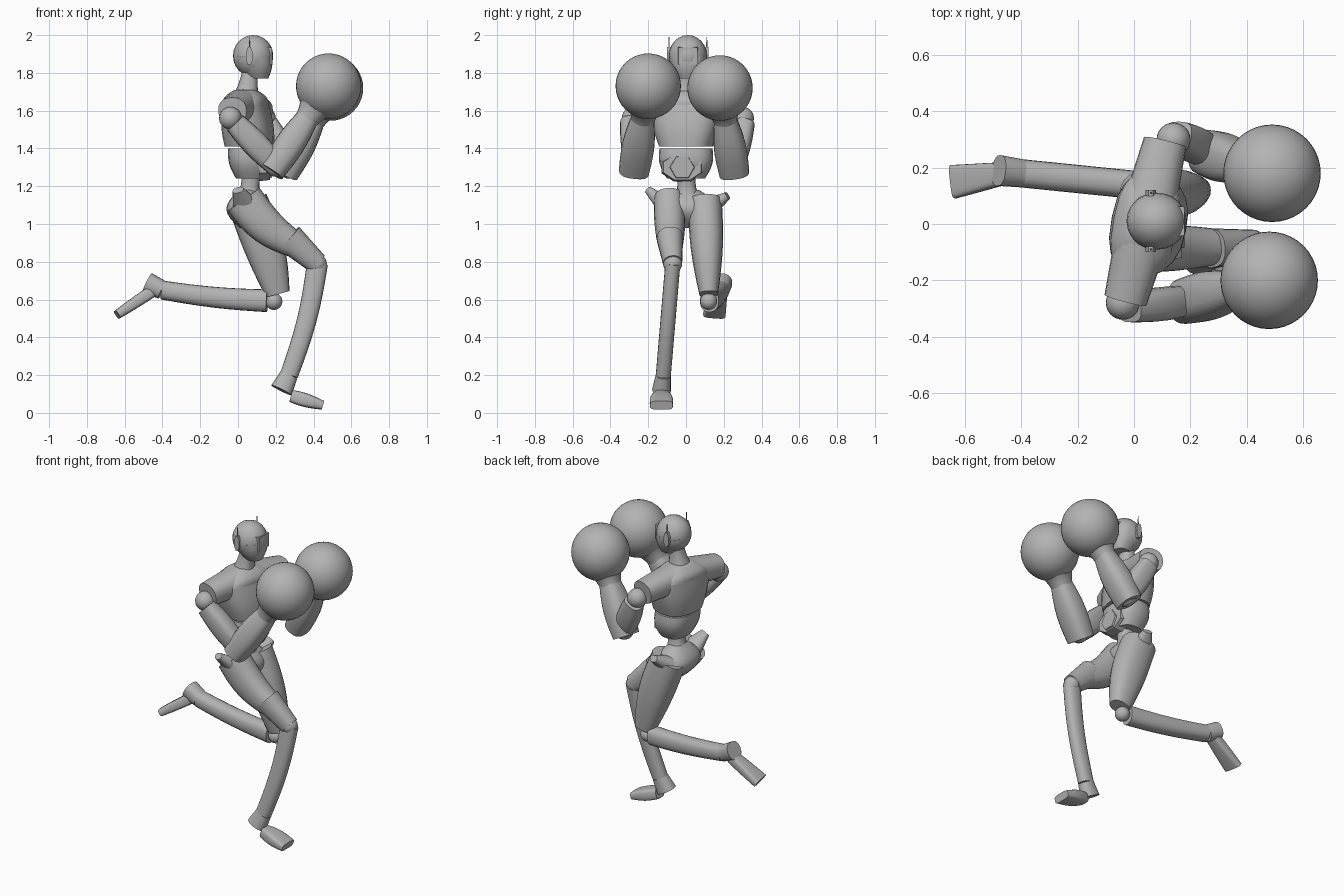
import bpy, bmesh, math
from mathutils import Vector

cube = bpy.data.objects.get("Cube")
if cube:
    bpy.data.objects.remove(cube)

GREY = (0.45, 0.45, 0.45, 1)
grey = bpy.data.materials.new("plain grey")
grey.use_nodes = True
grey.diffuse_color = GREY
grey.node_tree.nodes["Principled BSDF"].inputs["Base Color"].default_value = GREY

UP = Vector((0, 0, 1))
ACROSS = Vector((0, 1, 0))
FORWARD = Vector((1, 0, 0))


def finish(name, bm, angle=40):
    """Turn a bmesh into a grey object with smooth shading and sharp edges."""
    bmesh.ops.recalc_face_normals(bm, faces=bm.faces)
    mesh = bpy.data.meshes.new(name)
    bm.to_mesh(mesh)
    bm.free()
    mesh.materials.append(grey)
    part = bpy.data.objects.new(name, mesh)
    bpy.context.collection.objects.link(part)
    bpy.ops.object.select_all(action='DESELECT')
    part.select_set(True)
    bpy.context.view_layer.objects.active = part
    bpy.ops.object.shade_smooth_by_angle(angle=math.radians(angle))


def signed_power(value, exponent):
    return math.copysign(abs(value) ** exponent, value)


def limb(name, start, end, first, last, bulge=0, flat=1, flat_end=None,
         bow=(0, 0, 0), side=ACROSS, normal=None, roundness=0.85, steps=8, sides=20):
    """Tapered tube between two points.

    first and last are the half widths along side, flat is the ratio of depth
    to width, bulge swells the middle and bow bends the centre line.
    normal fixes the plane of the rings when they are not square to the path.
    """
    start, end, bow = Vector(start), Vector(end), Vector(bow)
    flat_end = flat if flat_end is None else flat_end
    bm = bmesh.new()
    rings = []
    for step in range(steps + 1):
        t = step / steps
        swell = math.sin(math.pi * t)
        centre = start.lerp(end, t) + bow * swell
        tangent = (end - start) + bow * math.pi * math.cos(math.pi * t)
        tangent = (normal or tangent).normalized()
        wide = Vector(side)
        wide = (wide - tangent * wide.dot(tangent)).normalized()
        deep = tangent.cross(wide)
        half = first + (last - first) * t + bulge * swell
        depth = half * (flat + (flat_end - flat) * t)
        ring = []
        for k in range(sides):
            angle = math.tau * k / sides
            u = signed_power(math.cos(angle), roundness) * half
            v = signed_power(math.sin(angle), roundness) * depth
            ring.append(bm.verts.new(centre + wide * u + deep * v))
        rings.append(ring)
    for low, high in zip(rings, rings[1:]):
        for k in range(sides):
            j = (k + 1) % sides
            bm.faces.new((low[k], low[j], high[j], high[k]))
    bm.faces.new(rings[0])
    bm.faces.new(rings[-1])
    finish(name, bm)


def ball(name, centre, radius, stretch=(1, 1, 1), segments=24):
    bm = bmesh.new()
    bmesh.ops.create_uvsphere(bm, u_segments=segments, v_segments=segments // 2, radius=radius)
    bmesh.ops.scale(bm, vec=stretch, verts=bm.verts)
    bmesh.ops.translate(bm, vec=centre, verts=bm.verts)
    finish(name, bm)


def plate(name, centre, axis, radius, height, thickness, sides, taper=1):
    """Flat polygon facing along an axis, taller or squatter by height."""
    middle, axis = Vector(centre), Vector(axis)
    wide = axis.cross(UP)
    bm = bmesh.new()
    loops = []
    for offset, size in ((-thickness, 1), (thickness, taper)):
        loop = []
        for k in range(sides):
            angle = math.tau * (k + 0.5) / sides
            point = wide * math.sin(angle) * radius + UP * math.cos(angle) * height
            loop.append(bm.verts.new(middle + point * size + axis * offset))
        loops.append(loop)
        bm.faces.new(loop)
    for k in range(sides):
        j = (k + 1) % sides
        bm.faces.new((loops[0][k], loops[0][j], loops[1][j], loops[1][k]))
    finish(name, bm, 20)


# Head, neck and visor
skull = Vector((0.08, 0.01, 1.89))
ball("skull", skull, 0.11, (0.97, 0.92, 1))
limb("jaw", (0.11, 0.01, 1.77), skull, 0.05, 0.1, bulge=0.01, normal=UP)
limb("neck", (0.04, 0, 1.67), skull, 0.07, 0.05, bulge=-0.015, normal=UP)
plate("visor", skull + FORWARD * 0.07, FORWARD, 0.08, 0.07, 0.03, 4, taper=0.9)

# Ear pieces with upright antennas
for label, sign in (("left", 1), ("right", -1)):
    ear = skull + ACROSS * sign * 0.1 - FORWARD * 0.02
    plate(label + "_ear", ear, ACROSS * sign, 0.02, 0.05, 0.01, 8)
    limb(label + "_antenna", ear, ear + UP * 0.1, 0.005, 0.002, sides=6)

# Twisted chest with a sloping yoke, and sleeves over the shoulders
twist = Vector((0.2, 1, 0))
yoke = Vector((0.04, 0, 1.63))
limb("chest", (0.06, 0, 1.41), yoke, 0.14, 0.19, bulge=0.01, flat=0.9, flat_end=0.6,
     side=twist, normal=UP, roundness=0.75)
limb("chest_yoke", yoke, (0.04, 0, 1.71), 0.19, 0.07, bulge=0.02, flat=0.6, flat_end=0.8,
     side=twist, normal=UP, roundness=0.75)
limb("left_sleeve", yoke, (0.11, 0.29, 1.6), 0.09, 0.07, flat=1.1, side=UP)
limb("right_sleeve", yoke, (-0.03, -0.27, 1.6), 0.09, 0.07, flat=1.1, side=UP)

# Abdomen with a belly plate and a raised hexagon
limb("abdomen", (0.07, 0, 1.24), (0.06, 0, 1.4), 0.1, 0.14, bulge=0.02, flat=0.8,
     normal=UP, roundness=0.75)
belly = Vector((0.14, -0.02, 1.3))
plate("belly_plate", belly, FORWARD, 0.12, 0.08, 0.03, 8, taper=0.9)
bm_axis = FORWARD
plate("belly_hexagon", belly + bm_axis * 0.03, bm_axis, 0.07, 0.07, 0.01, 6, taper=0.9)

# Narrow waist and pelvis with flared hip crests
hips = Vector((0.05, 0.01, 1.08))
limb("waist", (0.07, 0, 1.26), hips, 0.05, 0.1, bulge=-0.02, normal=UP)
limb("pelvis", hips - UP * 0.1, hips + UP * 0.1, 0.06, 0.06, bulge=0.1, flat=0.7, normal=UP)
limb("right_hip_crest", hips - ACROSS * 0.1, (0, -0.2, 1.18), 0.08, 0.03, flat=0.7, side=FORWARD)
limb("left_hip_crest", hips + ACROSS * 0.1, (0.08, 0.22, 1.15), 0.08, 0.03, flat=0.7, side=FORWARD)

# Right leg, stepping forward
knee = Vector((0.42, -0.07, 0.79))
ankle = Vector((0.27, -0.12, 0.2))
thigh = Vector((0.32, -0.08, 0.88))
limb("right_thigh", (0.03, -0.09, 1.13), thigh, 0.08, 0.06, bulge=0.01, flat=1.3, flat_end=1.1,
     bow=(-0.02, 0, -0.02))
limb("right_thigh_guard", thigh.lerp(knee, -0.5), knee, 0.07, 0.05, flat=1.15)
ball("right_knee", knee, 0.05)
limb("right_shin", knee, ankle, 0.04, 0.04, flat=1.4, flat_end=1.2, bow=(0.02, 0, 0))
limb("right_ankle", ankle, (0.23, -0.13, 0.12), 0.04, 0.05, flat=1.2)
limb("right_foot", (0.28, -0.13, 0.09), (0.45, -0.13, 0.04), 0.04, 0.06, bulge=0.01,
     flat=0.8, flat_end=0.4, roundness=0.5)

# Left leg, trailing behind
knee = Vector((0.19, 0.12, 0.59))
ankle = Vector((-0.4, 0.18, 0.65))
limb("left_thigh", (0.05, 0.1, 1.12), (0.21, 0.12, 0.63), 0.09, 0.05, bulge=0.015, flat=1.2,
     flat_end=1.3, bow=(0.01, 0, 0))
ball("left_knee", knee, 0.045)
limb("left_shin", knee.lerp(ankle, 0.06), ankle, 0.05, 0.05, flat=1.2, flat_end=1, bow=(0, 0, -0.01))
limb("left_ankle", ankle, (-0.48, 0.19, 0.69), 0.05, 0.055)
limb("left_foot", (-0.46, 0.18, 0.64), (-0.64, 0.15, 0.52), 0.04, 0.06, flat=0.8, flat_end=0.4,
     roundness=0.5)

# Raised arms: ball joints, padded sleeves, cuffs and round gloves
arms = {
    "right": ((-0.04, -0.28, 1.56), (0.2, -0.27, 1.31), (0.48, -0.2, 1.73)),
    "left": ((0.14, 0.3, 1.56), (0.27, 0.25, 1.3), (0.49, 0.18, 1.72)),
}
for label, joints in arms.items():
    shoulder, elbow, glove = map(Vector, joints)
    outward = ACROSS * math.copysign(0.02, shoulder.y)
    ball(label + "_shoulder", shoulder, 0.06)
    limb(label + "_upper_arm", shoulder.lerp(elbow, 0.1) + outward, elbow, 0.05, 0.05,
         bulge=0.01, flat=1.15, roundness=0.7)
    ball(label + "_elbow", elbow, 0.06)
    wrist = elbow.lerp(glove, 0.6)
    limb(label + "_forearm", elbow.lerp(glove, -0.08), wrist, 0.08, 0.06, bulge=0.015,
         flat=0.85, flat_end=1, roundness=0.75)
    limb(label + "_cuff", elbow.lerp(glove, 0.55), elbow.lerp(glove, 0.8), 0.06, 0.11, bulge=-0.01)
    ball(label + "_glove", glove, 0.173, segments=40)
